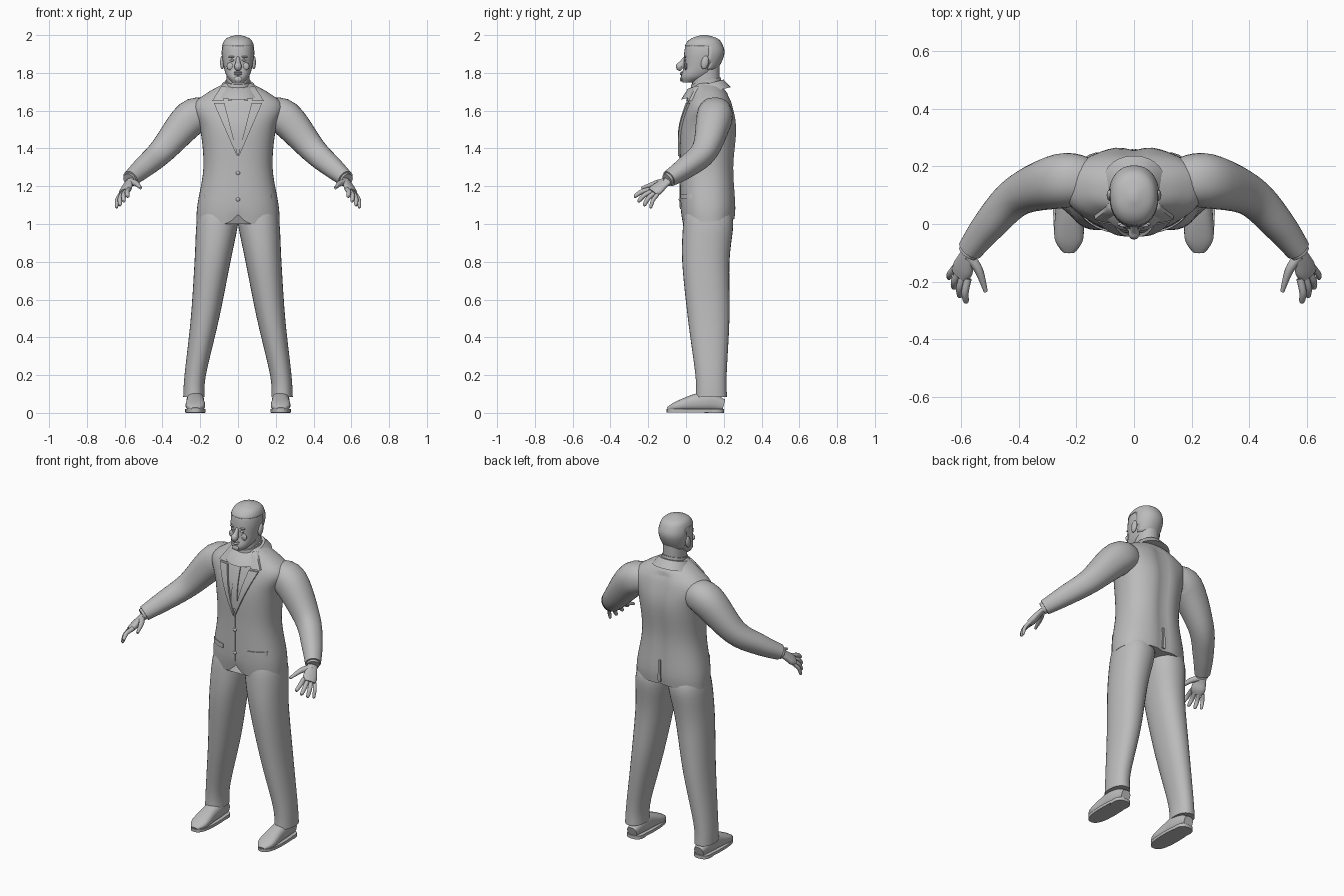
import bpy, bmesh, math
from math import cos, sin, pi, exp, copysign
from mathutils import Vector, Matrix
from mathutils.bvhtree import BVHTree

if "Cube" in bpy.data.objects:
    bpy.data.objects.remove(bpy.data.objects["Cube"])

grey = bpy.data.materials.new("plain grey")
grey.use_nodes = True
shade = (0.5, 0.5, 0.5, 1)
grey.diffuse_color = shade
grey.node_tree.nodes["Principled BSDF"].inputs["Base Color"].default_value = shade


def finish(name, bm, mirror=False):
    """Turn a bmesh into a smooth-shaded object, optionally mirrored across x."""
    bmesh.ops.recalc_face_normals(bm, faces=bm.faces)
    mesh = bpy.data.meshes.new(name)
    bm.to_mesh(mesh)
    bm.free()
    mesh.materials.append(grey)
    mesh.shade_smooth()
    mesh.set_sharp_from_angle(angle=math.radians(50))
    ob = bpy.data.objects.new(name, mesh)
    bpy.context.collection.objects.link(ob)
    if mirror:
        ob.modifiers.new("mirror", 'MIRROR').use_mirror_merge = False
    return ob


def smooth(keys, steps=5):
    """Pass a smooth curve through rows of values."""
    rows = [Vector(key) for key in keys]
    out = []
    for i in range(len(rows) - 1):
        a, b = rows[i], rows[i + 1]
        before, after = rows[max(i - 1, 0)], rows[min(i + 2, len(rows) - 1)]
        enter, leave = (b - before) / 2, (after - a) / 2
        for k in range(steps):
            t = k / steps
            ease = t * t * (3 - 2 * t)
            out.append(a.lerp(b, ease) + enter * t * (1 - t) ** 2 - leave * t * t * (1 - t))
    return out + [rows[-1]]


def power(value, roundness):
    return copysign(abs(value) ** (2 / roundness), value)


def loft(name, rings, side=None, sides=32, roundness=2.2, mirror=False, warp=None):
    """Skin rings (centre, radius, radius); rings stay level unless a side axis is given."""
    bm = bmesh.new()
    centres = [Vector(ring[0]) for ring in rings]
    loops = []
    for i, (centre, a, b) in enumerate(rings):
        u, v = Vector((1, 0, 0)), Vector((0, 1, 0))
        if side:
            ahead = centres[min(i + 1, len(rings) - 1)] - centres[max(i - 1, 0)]
            ahead.normalize()
            axis = Vector(side)
            u = (axis - ahead * axis.dot(ahead)).normalized()
            v = ahead.cross(u)
        loop = []
        for k in range(sides):
            angle = 2 * pi * k / sides
            co = centres[i] + u * a * power(cos(angle), roundness) + v * b * power(sin(angle), roundness)
            loop.append(bm.verts.new(warp(co) if warp else co))
        loops.append(loop)
    for low, high in zip(loops, loops[1:]):
        for k in range(sides):
            bm.faces.new((low[k - 1], low[k], high[k], high[k - 1]))
    bm.faces.new(loops[0])
    bm.faces.new(loops[-1])
    return finish(name, bm, mirror)


def stack(name, keys, **options):
    """Level rings from rows of height, x range and y range."""
    rings = [(((left + right) / 2, (front + back) / 2, z), (right - left) / 2, (back - front) / 2)
             for z, left, right, front, back in smooth(keys)]
    return loft(name, rings, **options)


def tube(name, keys, side, flat=1, **options):
    """Limb through rows of position and radius."""
    rings = [((x, y, z), radius, radius * flat) for x, y, z, radius in smooth(keys)]
    return loft(name, rings, side=side, **options)


def blob(name, centre, size, tilt=0, mirror=False):
    bm = bmesh.new()
    place = Matrix.Translation(centre) @ Matrix.Rotation(tilt, 4, 'X') @ Matrix.Diagonal((*size, 1))
    bmesh.ops.create_uvsphere(bm, u_segments=20, v_segments=12, radius=1, matrix=place)
    return finish(name, bm, mirror)


def surface(ob):
    bpy.context.view_layer.update()
    return BVHTree.FromObject(ob, bpy.context.evaluated_depsgraph_get())


def hit(tree, x, z, facing=1):
    found = tree.ray_cast(Vector((x, -facing, z)), Vector((0, facing, 0)))[0]
    return found or tree.find_nearest(Vector((x, 0.1, z)))[0]


def plate(name, tree, top, bottom, widths, lift, mirror=False, facing=1, cuts=10):
    """Tapered panel laid on a surface from a top (x, z) point to a bottom one."""
    bm = bmesh.new()
    sunk = Vector((0, facing * 0.004, 0))
    grid = []
    for i in range(cuts + 1):
        t = i / cuts
        x, z = Vector(top).lerp(Vector(bottom), t)
        width = widths[0] + (widths[1] - widths[0]) * t
        row = [hit(tree, x + width * (j / cuts - 0.5), z, facing) for j in range(cuts + 1)]
        grid.append([bm.verts.new(point + sunk) for point in row])
    for upper, lower in zip(grid, grid[1:]):
        for j in range(cuts):
            bm.faces.new((upper[j], upper[j + 1], lower[j + 1], lower[j]))
    raised = bmesh.ops.extrude_face_region(bm, geom=bm.faces[:])["geom"]
    for item in raised:
        if isinstance(item, bmesh.types.BMVert):
            item.co -= sunk + Vector((0, facing * lift, 0))
    return finish(name, bm, mirror)


# Jacket body with a spine groove, a cut-away front and a raised back hem
def tailor(co):
    groove = exp(-(co.x / 0.035) ** 2)
    hem = max(0, 1.1 - co.z)
    if co.y > 0.15 and co.z < 1.68:
        co.y -= 0.014 * groove
    co.z += hem * (groove / 2 if co.y < 0.05 else co.y)
    return co


jacket_rows = [(1, 0.22, -0.02, 0.26), (1.1, 0.215, -0.03, 0.265), (1.3, 0.183, -0.03, 0.255),
               (1.5, 0.2, -0.03, 0.27), (1.62, 0.24, 0, 0.25), (1.69, 0.17, 0.03, 0.22),
               (1.75, 0.06, 0.05, 0.17)]
jacket = stack("jacket_body", [(z, -half, half, front, back) for z, half, front, back in jacket_rows],
               sides=48, roundness=2.35, warp=tailor)
cloth = surface(jacket)

# Sleeves, with shirt cuffs showing at the wrists
wrist = Vector((0.57, -0.09, 1.24))
tube("sleeves", [(0.16, 0.15, 1.58, 0.08), (0.25, 0.15, 1.56, 0.095), (0.4, 0.1, 1.39, 0.07),
                 (0.5, 0, 1.3, 0.057), (*wrist, 0.043)], side=(0, 1, 0), mirror=True)
along = Vector((0.5, -0.7, -0.4)).normalized()
loft("shirt_cuffs", [(wrist + along * reach, 0.034, 0.034) for reach in (-0.02, 0.015)],
     side=(0, 1, 0), mirror=True)

# Hands: palm, four fingers spread by rule, thumb
across = Vector((0.7, 0.6, -0.4)).normalized()
knuckle = Vector((0.6, -0.17, 1.17))
tube("palms", [(*(wrist - along * 0.02), 0.026), (*wrist.lerp(knuckle, 0.4), 0.033),
               (*wrist.lerp(knuckle, 0.8), 0.041), (*(knuckle + along * 0.01), 0.035)],
     side=across, flat=0.5, mirror=True)
first_tip, last_tip = Vector((0.585, -0.275, 1.145)), Vector((0.645, -0.19, 1.085))
for i, finger in enumerate(("index", "middle", "ring", "little")):
    root = knuckle + across * (i - 1.5) * 0.022
    reach = first_tip.lerp(last_tip, i / 3) - root
    if finger in ("middle", "ring"):
        reach *= 1.12
    thick = 0.0105 if finger == "little" else 0.0125
    arch = Vector((0.006, -0.004, 0.006))
    tube(finger + "_fingers", [(*root, thick), (*(root + reach / 2 + arch), thick),
                               (*(root + reach * 0.9), thick * 0.8), (*(root + reach), thick * 0.4)],
         side=across, sides=12, mirror=True)
tube("thumbs", [(0.575, -0.11, 1.225, 0.018), (0.54, -0.16, 1.215, 0.015),
                (0.515, -0.235, 1.19, 0.007)], side=across, sides=12, mirror=True)

# Trousers
stack("trouser_legs", [(1.08, 0, 0.2, 0, 0.23), (1, 0, 0.22, -0.015, 0.25), (0.8, 0.04, 0.23, -0.02, 0.23),
                       (0.5, 0.1, 0.25, 0.01, 0.23), (0.2, 0.17, 0.283, 0.05, 0.215),
                       (0.085, 0.177, 0.29, 0.053, 0.217)], mirror=True)

# Shoes with soles and heels
foot = 0.226
shoe_rows = smooth([(0.2, 0.03, 0.07), (0.12, 0.045, 0.11), (0.05, 0.047, 0.1),
                    (-0.05, 0.05, 0.06), (-0.098, 0.02, 0.03)])
loft("shoes", [((foot, y, top / 2 + 0.005), half, top / 2 - 0.005) for y, half, top in shoe_rows],
     side=(1, 0, 0), roundness=2.5, mirror=True)
for name, y, half, depth, base in (("shoe_soles", 0.05, 0.055, 0.152, 0.003),
                                   ("shoe_heels", 0.15, 0.05, 0.052, 0)):
    loft(name, [((foot, y, z), half, depth) for z in (base, 0.02)], roundness=2.6, mirror=True)


# Neck and collars, tilted down towards the front
def lean(co):
    co.z += (co.y - 0.1) / 4
    return co


for name, low, high, wide, narrow in (("neck", 1.68, 1.84, 0.06, 0.06),
                                      ("shirt_collar", 1.69, 1.757, 0.074, 0.066),
                                      ("jacket_collar", 1.69, 1.74, 0.12, 0.082)):
    loft(name, [((0, 0.105, low), wide, wide + 0.012), ((0, 0.105, high), narrow, narrow + 0.012)],
         warp=lean)

# Tie, collars, lapels, pockets and seams
plate("tie", cloth, (0, 1.68), (0, 1.4), (0.026, 0.044), 0.007)
plate("tie_knot", cloth, (0, 1.705), (0, 1.66), (0.04, 0.026), 0.014)
plate("shirt_collar_points", cloth, (0.037, 1.72), (0.043, 1.65), (0.046, 0.018), 0.011, mirror=True)
plate("collar_flaps", cloth, (0.076, 1.73), (0.108, 1.65), (0.024, 0.06), 0.014, mirror=True)
plate("lapels", cloth, (0.1, 1.64), (0.003, 1.36), (0.056, 0.006), 0.012, mirror=True)
plate("front_edge", cloth, (0, 1.36), (0, 1.08), (0.006, 0.006), 0.005)
plate("pocket_flaps", cloth, (0.13, 1.16), (0.13, 1.135), (0.1, 0.1), 0.006, mirror=True)
plate("back_vent", cloth, (0, 1.17), (0, 1.04), (0.01, 0.02), 0.008, facing=-1)
for label, z in (("upper", 1.27), ("lower", 1.13)):
    blob(label + "_button", hit(cloth, 0, z), (0.011, 0.008, 0.011))

# Head
head_rows = [(1.75, 0.03, -0.018, 0.04), (1.78, 0.058, -0.026, 0.12), (1.83, 0.075, -0.013, 0.17),
             (1.9, 0.085, -0.01, 0.2), (1.95, 0.079, 0, 0.19), (1.98, 0.06, 0.03, 0.165),
             (1.997, 0.012, 0.08, 0.11)]
head = stack("head", [(z, -half, half, front, back) for z, half, front, back in head_rows])
face = surface(head)

# Short hair as a thin shell over the crown and back
bm = bmesh.new()
bm.from_mesh(head.data)
bare = []
for f in bm.faces:
    middle = f.calc_center_median()
    if middle.z < (1.82 if middle.y > 0.12 else 1.94):
        bare.append(f)
bmesh.ops.delete(bm, geom=bare, context='FACES')
shell = finish("hair", bm).modifiers.new("shell", 'SOLIDIFY')
shell.thickness, shell.offset = 0.003, 1

# Face features
tube("nose", [(0, 0, 1.885, 0.008), (0, -0.02, 1.85, 0.014), (0, -0.03, 1.833, 0.02),
              (0, -0.02, 1.82, 0.012)], side=(1, 0, 0), flat=1.2, sides=16)
for label, x, z, size in (("eyes", 0.031, 1.867, (0.013, 0.006, 0.006)),
                          ("eyebrows", 0.033, 1.885, (0.018, 0.007, 0.005)),
                          ("cheeks", 0.04, 1.835, (0.02, 0.008, 0.02))):
    blob(label, hit(face, x, z), size, mirror=True)
for label, z, size in (("upper_lip", 1.803, (0.024, 0.009, 0.005)),
                       ("lower_lip", 1.793, (0.02, 0.009, 0.006)),
                       ("chin", 1.767, (0.022, 0.007, 0.014))):
    blob(label, hit(face, 0, z), size)
blob("ears", (0.083, 0.1, 1.855), (0.012, 0.02, 0.036), tilt=-0.2, mirror=True)
